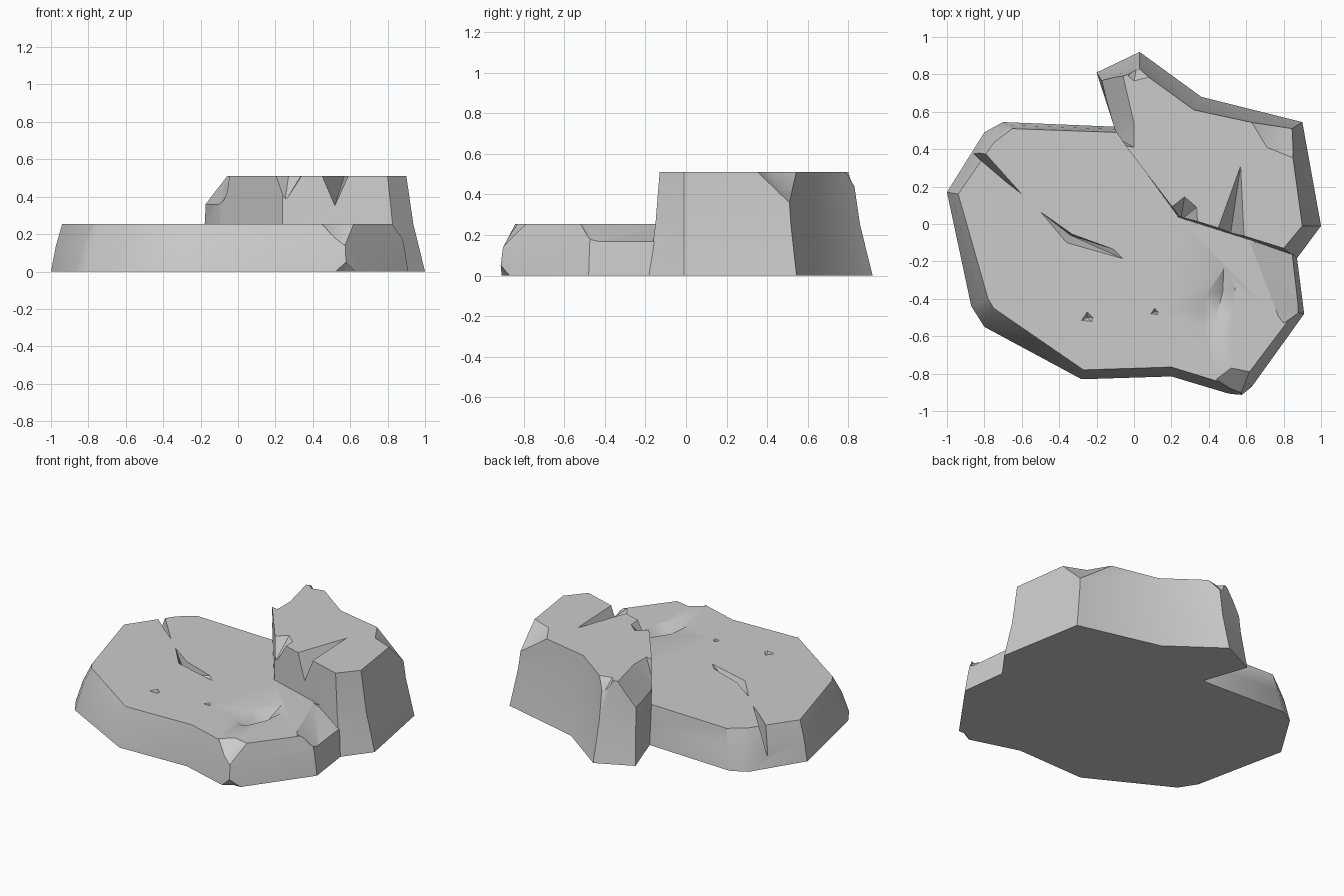
import bpy, bmesh
from mathutils import Vector


def new_object(name, bm):
    bmesh.ops.recalc_face_normals(bm, faces=bm.faces[:])
    me = bpy.data.meshes.new(name)
    bm.to_mesh(me)
    bm.free()
    ob = bpy.data.objects.new(name, me)
    bpy.context.collection.objects.link(ob)
    return ob


def loft(name, outline, height, mid_z, mid_mix):
    """Outline rows are base x, y and top x, y; one ring between bends the wall."""
    bm = bmesh.new()
    rings = []
    for z, f in ((0, 0), (mid_z, mid_mix), (height, 1)):
        rings.append([bm.verts.new((bx + (tx - bx) * f, by + (ty - by) * f, z))
                      for bx, by, tx, ty in outline])
    n = len(outline)
    for a, b in zip(rings, rings[1:]):
        for i in range(n):
            j = (i + 1) % n
            bm.faces.new((a[i], a[j], b[j], b[i]))
    bm.faces.new(rings[0])
    bm.faces.new(rings[-1])
    return new_object(name, bm)


def boolean(target, other, operation):
    m = target.modifiers.new(operation.lower(), 'BOOLEAN')
    m.operation, m.solver, m.object = operation, 'EXACT', other
    bpy.context.view_layer.objects.active = target
    bpy.ops.object.modifier_apply(modifier=m.name)
    bpy.data.objects.remove(other, do_unlink=True)


def chip(target, points, sweep=(0, 0, 0.15)):
    """Removes the hull of the points swept outwards."""
    bm = bmesh.new()
    for p in points:
        bm.verts.new(p)
        bm.verts.new(Vector(p) + Vector(sweep))
    res = bmesh.ops.convex_hull(bm, input=bm.verts[:])
    junk = {g for g in res['geom_interior'] + res['geom_unused']
            if isinstance(g, bmesh.types.BMVert)}
    bmesh.ops.delete(bm, geom=list(junk), context='VERTS')
    cutter = new_object("chip_cutter", bm)
    cutter.hide_render = True
    boolean(target, cutter, 'DIFFERENCE')


def flat(z, *xy):
    return [(x, y, z) for x, y in xy]


# Low slab
H = 0.253
slab = loft("rock_slab", [
    (-1.0, 0.17, -0.94, 0.16), (-0.87, -0.44, -0.78, -0.40),
    (-0.80, -0.55, -0.75, -0.45), (-0.28, -0.83, -0.27, -0.78),
    (0.20, -0.815, 0.20, -0.765), (0.50, -0.905, 0.46, -0.845),
    (0.58, -0.92, 0.565, -0.88), (0.63, -0.87, 0.61, -0.80),
    (0.91, -0.48, 0.86, -0.47), (0.87, -0.17, 0.83, -0.165),
    (0.86, -0.08, 0.80, -0.06), (0.50, 0.20, 0.50, 0.20),
    (0.05, 0.50, 0.05, 0.475), (-0.10, 0.52, -0.10, 0.49),
    (-0.70, 0.545, -0.65, 0.51), (-0.80, 0.49, -0.75, 0.435)],
    H, 0.14, 0.45)

# Broken edges and corners of the slab
chip(slab, [(0.62, -0.10, H), (0.73, -0.19, H), (0.77, -0.49, H), (0.80, -0.53, H),
            (0.90, -0.46, 0.16), (0.86, -0.10, 0.16)], (0.1, 0, 0.2))
chip(slab, [(0.44, -0.83, H), (0.52, -0.77, H), (0.62, -0.79, H),
            (0.57, -0.915, 0.13)], (0.03, -0.15, 0.2))
chip(slab, [(0.52, -0.91, 0), (0.575, -0.865, -0.01), (0.64, -0.87, 0),
            (0.58, -0.92, 0.06)], (0.02, -0.15, -0.15))

# Cracks, pits and worn hollow in the slab top
chip(slab, flat(H, (-0.90, 0.41), (-0.86, 0.45), (-0.60, 0.16), (-0.69, 0.23))
     + [(-0.92, 0.43, 0.02)])
chip(slab, flat(H, (-0.50, 0.065), (-0.33, -0.055), (-0.36, -0.10)) + [(-0.34, -0.06, 0.17)])
chip(slab, flat(H, (-0.33, -0.055), (-0.11, -0.135), (-0.06, -0.185), (-0.36, -0.10))
     + [(-0.34, -0.06, 0.17)])
for x, y, s in ((-0.25, -0.50, 0.03), (0.11, -0.47, 0.02)):
    chip(slab, flat(H, (x - s, y - s * .5), (x, y + s), (x + s, y), (x + s * .8, y - s * .7))
         + [(x, y, H - s)])
chip(slab, flat(H, (0.48, -0.24), (0.50, -0.245), (0.54, -0.34), (0.53, -0.46),
                (0.47, -0.59), (0.42, -0.60), (0.365, -0.54), (0.38, -0.39))
     + flat(0.205, (0.475, -0.36), (0.44, -0.50)))

# Tall boulder
T = 0.51
boulder = loft("tall_boulder", [
    (-0.10, 0.52, -0.10, 0.49), (0.235, 0.02, 0.24, 0.045),
    (0.87, -0.185, 0.80, -0.13), (1.0, -0.01, 0.90, -0.01),
    (0.90, 0.545, 0.83, 0.50), (0.36, 0.68, 0.32, 0.61),
    (0.03, 0.92, 0.03, 0.82), (-0.20, 0.81, -0.165, 0.755)],
    T, 0.25, 0.62)

# Broken edges of the boulder
chip(boulder, [(-0.07, 0.84, T), (-0.05, 0.60, T), (0.0, 0.54, T), (0.0, 0.41, T),
               (-0.19, 0.80, 0.35), (-0.09, 0.46, 0.36)], (-0.15, 0, 0.12))
chip(boulder, [(-0.03, 0.79, T), (0.0, 0.765, T), (0.08, 0.785, T),
               (0.02, 0.87, 0.39)], (0, 0.1, 0.12))
chip(boulder, [(0.62, 0.56, T), (0.71, 0.46, T), (0.71, 0.41, T), (0.86, 0.35, T),
               (0.87, 0.53, 0.33)], (0.1, 0.1, 0.12))
chip(boulder, [(0.20, 0.09, T), (0.27, 0.145, T), (0.335, 0.09, T), (0.34, 0.0, T),
               (0.25, 0.02, 0.37)], (-0.03, -0.08, 0.1))

# Deep crack from the boulder's front edge
chip(boulder, flat(T, (0.57, 0.31), (0.44, -0.05), (0.59, -0.10))
     + [(0.51, -0.10, 0.33)])

# One solid rock
boolean(slab, boulder, 'UNION')
slab.name = "stepped_rock"
bpy.ops.object.select_all(action='DESELECT')
slab.select_set(True)
bpy.context.view_layer.objects.active = slab
bpy.ops.object.shade_smooth_by_angle(angle=0.6)
